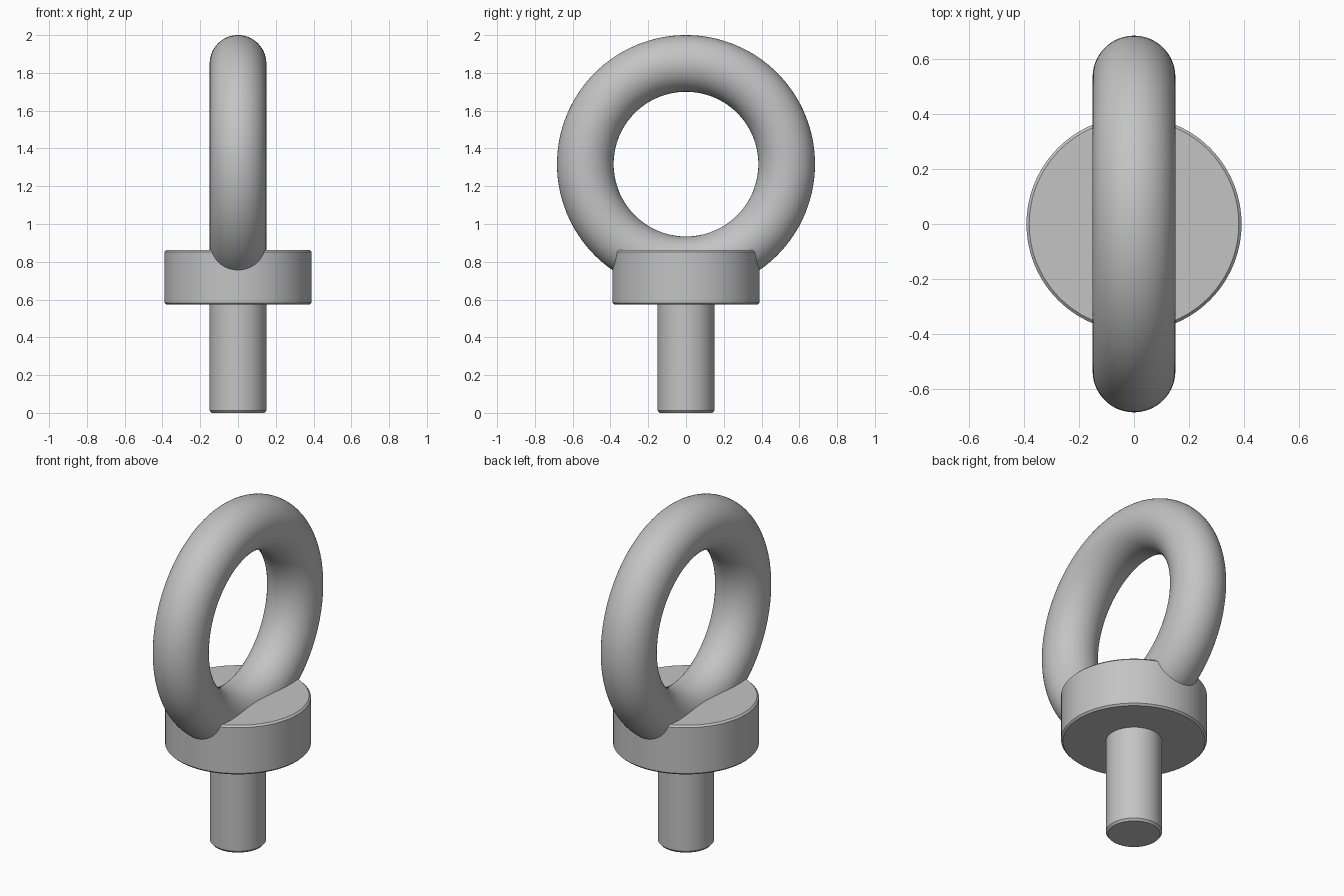
import bpy
import bmesh
import math

cube = bpy.data.objects.get("Cube")
if cube:
    bpy.data.objects.remove(cube, do_unlink=True)

# Plain steel grey
steel = bpy.data.materials.new("steel_grey")
steel.use_nodes = True
colour = (0.55, 0.55, 0.55, 1)
steel.diffuse_color = colour
steel.node_tree.nodes["Principled BSDF"].inputs["Base Color"].default_value = colour


def finish(obj, name):
    obj.name = name
    obj.data.materials.clear()
    obj.data.materials.append(steel)
    bpy.ops.object.select_all(action="DESELECT")
    obj.select_set(True)
    bpy.context.view_layer.objects.active = obj
    bpy.ops.object.shade_smooth_by_angle(angle=math.radians(30))


def turned_part(name, profile, sides=96):
    """Lathe a (radius, height) profile around the z axis, with flat end caps."""
    bm = bmesh.new()
    rings = []
    for r, z in profile:
        rings.append([bm.verts.new((r * math.cos(a), r * math.sin(a), z))
                      for a in (2 * math.pi * i / sides for i in range(sides))])
    for low, high in zip(rings, rings[1:]):
        for i in range(sides):
            j = (i + 1) % sides
            bm.faces.new((low[i], low[j], high[j], high[i]))
    bm.faces.new(rings[0][::-1])
    bm.faces.new(rings[-1])
    mesh = bpy.data.meshes.new(name)
    bm.to_mesh(mesh)
    bm.free()
    obj = bpy.data.objects.new(name, mesh)
    bpy.context.collection.objects.link(obj)
    finish(obj, name)


# Shank with a chamfered tip, sunk slightly into the collar
turned_part("shank", [(0.14, 0), (0.15, 0.012), (0.15, 0.6)])

# Collar with chamfered rims
c = 0.01
turned_part("collar", [(0.39 - c, 0.573), (0.39, 0.573 + c),
                       (0.39, 0.863 - c), (0.39 - c, 0.863)])

# Lifting ring standing in the YZ plane
bpy.ops.mesh.primitive_torus_add(
    major_radius=0.533, minor_radius=0.15, major_segments=128, minor_segments=64,
    location=(0, 0, 1.317), rotation=(0, math.pi / 2, 0))
finish(bpy.context.object, "ring")
